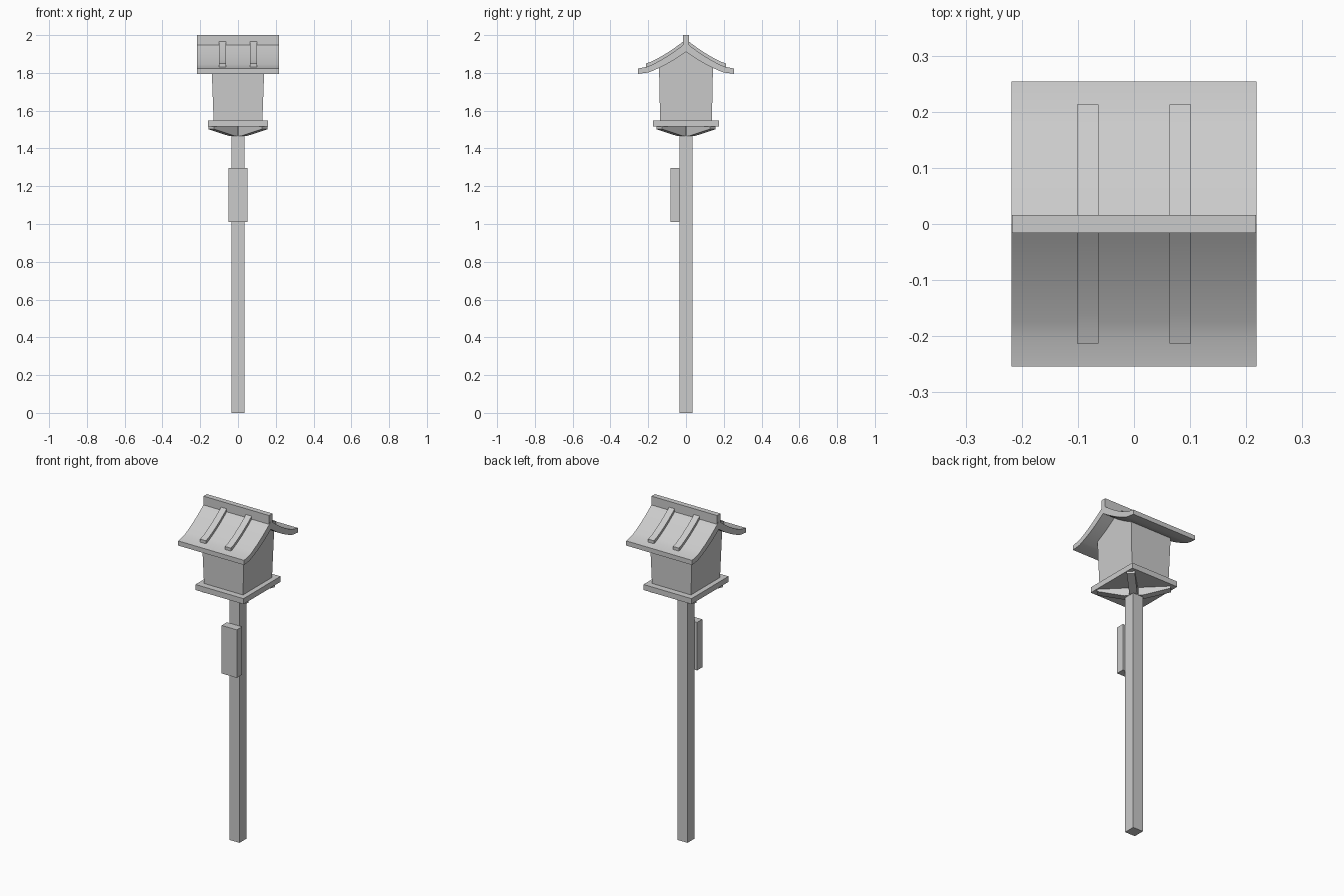
import bpy, bmesh, math
from mathutils import Matrix

cube = bpy.data.objects.get("Cube")
if cube:
    bpy.data.objects.remove(cube)

grey = bpy.data.materials.new("plain grey")
grey.use_nodes = True
GREY = (0.6, 0.6, 0.6, 1)
grey.diffuse_color = GREY
grey.node_tree.nodes["Principled BSDF"].inputs["Base Color"].default_value = GREY


def finish(name, bm, smooth=False):
    bmesh.ops.recalc_face_normals(bm, faces=bm.faces)
    mesh = bpy.data.meshes.new(name)
    bm.to_mesh(mesh)
    bm.free()
    mesh.materials.append(grey)
    ob = bpy.data.objects.new(name, mesh)
    bpy.context.collection.objects.link(ob)
    if smooth:
        bpy.ops.object.select_all(action='DESELECT')
        ob.select_set(True)
        bpy.context.view_layer.objects.active = ob
        bpy.ops.object.shade_smooth_by_angle(angle=math.radians(30))
    return ob


def box(name, x, y, z):
    """Box from (min, max) ranges."""
    bm = bmesh.new()
    bmesh.ops.create_cube(bm, size=1)
    for v in bm.verts:
        for i, (lo, hi) in enumerate((x, y, z)):
            v.co[i] = hi if v.co[i] > 0 else lo
    return finish(name, bm)


def extrude_x(name, profile, x0, x1, smooth=False, turn=0):
    """Extrude a closed (y, z) profile along x, then turn it about z."""
    bm = bmesh.new()
    face = bm.faces.new([bm.verts.new((x0, y, z)) for y, z in profile])
    geom = bmesh.ops.extrude_face_region(bm, geom=[face])["geom"]
    moved = [v for v in geom if isinstance(v, bmesh.types.BMVert)]
    bmesh.ops.translate(bm, verts=moved, vec=(x1 - x0, 0, 0))
    bm.transform(Matrix.Rotation(turn, 4, 'Z'))
    return finish(name, bm, smooth)


def roof_z(y):
    """Height of the swept roof surface at distance y from the ridge."""
    t = min(abs(y), 0.2) / 0.2
    return 1.96 - 0.162 * t + 0.036 * t * t - 0.2 * max(abs(y) - 0.2, 0)


# Post with the notice box on its front
box("post", (-0.034, 0.034), (-0.034, 0.034), (0, 1.52))
box("notice_box", (-0.05, 0.05), (-0.083, -0.034), (1.01, 1.297))

# Diagonal brackets under the floor
bracket = [(0.02, 1.467), (0.05, 1.467), (0.2, 1.502), (0.2, 1.52), (0.02, 1.52)]
for i in range(4):
    extrude_x(f"bracket_{i + 1}", bracket, -0.022, 0.022, turn=math.pi * (0.25 + i / 2))

# Floor and the flared, gabled house body
box("floor", (-0.159, 0.159), (-0.175, 0.175), (1.515, 1.548))
body = extrude_x("house_body", [(-0.137, 1.54), (0.137, 1.54), (0.143, 1.845),
                                (0, 1.925), (-0.143, 1.845)], -0.14, 0.14)
for v in body.data.vertices:
    if v.co.z < 1.6:
        v.co.x *= 0.92

# Swept roof: matching slopes on both sides
ys = [0.2 * i / 8 for i in range(9)] + [0.254]
top = [(y, roof_z(y)) for y in ys]
under = [(y, roof_z(y) - (0.028 + 0.02 * (1 - y / 0.254))) for y in reversed(ys)]
strip_ys = [0.213 * i / 8 for i in range(9)]
strip = ([(y, roof_z(y) + 0.018) for y in strip_ys]
         + [(y, roof_z(y) - 0.01) for y in reversed(strip_ys)])
for side, s in (("front", -1), ("back", 1)):
    extrude_x(f"roof_{side}", [(s * y, z) for y, z in top + under], -0.218, 0.218, True)
    for hand, x in (("right", -0.0825), ("left", 0.0825)):
        extrude_x(f"roof_batten_{side}_{hand}", [(s * y, z) for y, z in strip],
                  x - 0.019, x + 0.019, True)

# Ridge beam
box("ridge_beam", (-0.217, 0.217), (-0.016, 0.016), (1.94, 2.0))
